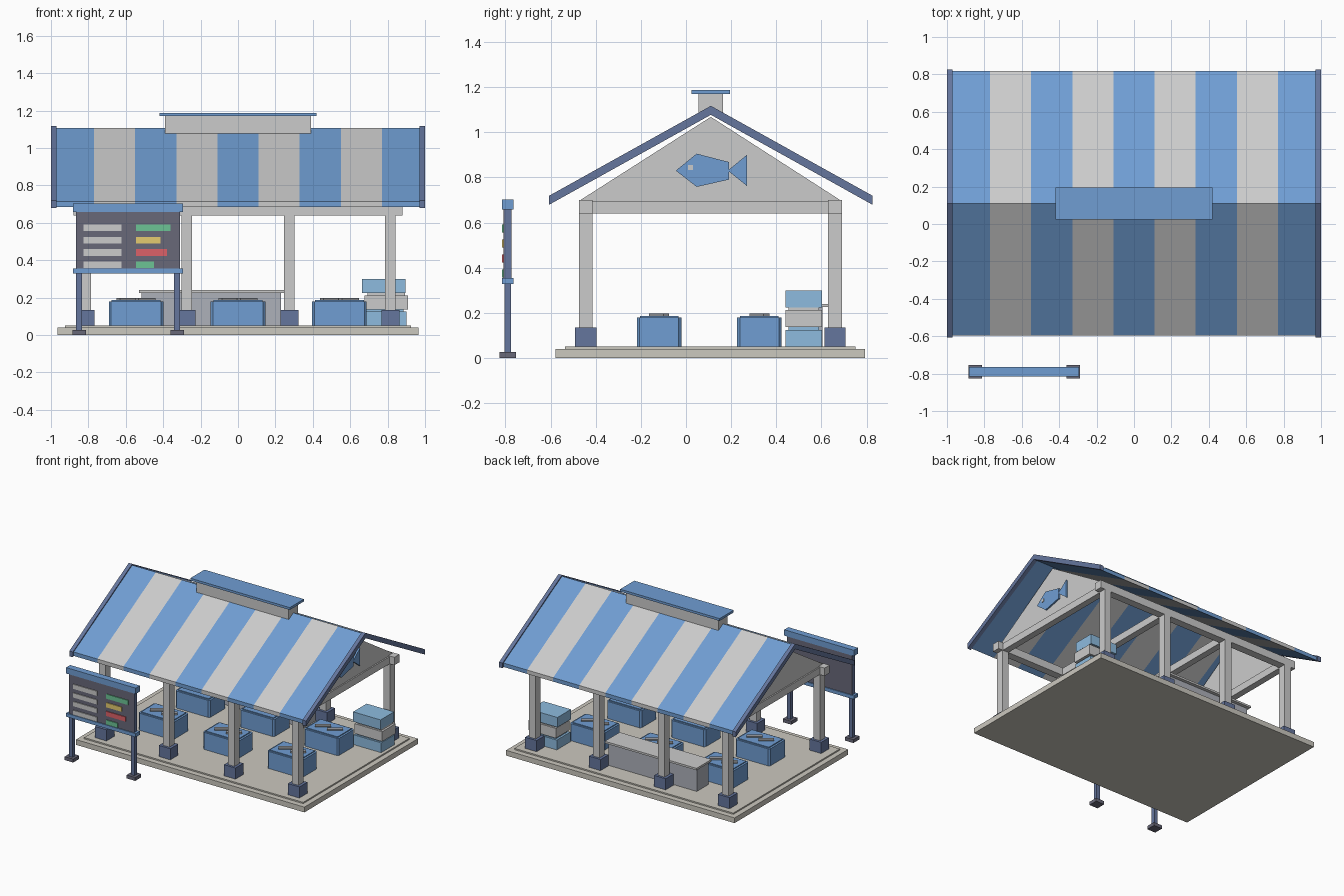
import bpy, bmesh, math

if "Cube" in bpy.data.objects:
    bpy.data.objects.remove(bpy.data.objects["Cube"])


def mat(name, r, g, b):
    m = bpy.data.materials.new(name)
    m.diffuse_color = (r, g, b, 1)
    m.use_nodes = True
    m.node_tree.nodes["Principled BSDF"].inputs["Base Color"].default_value = m.diffuse_color
    return m


BLUE = mat("blue", 0.16, 0.34, 0.65)
NAVY = mat("navy", 0.13, 0.18, 0.34)
CRATE = mat("crate_blue", 0.27, 0.50, 0.74)
STONE = mat("stone", 0.60, 0.58, 0.52)
SLATE = mat("slate", 0.42, 0.44, 0.49)
BOARD = mat("board_dark", 0.14, 0.14, 0.19)
DARK = mat("dark_grey", 0.33, 0.34, 0.36)
GREEN = mat("green", 0.15, 0.55, 0.30)
GOLD = mat("gold", 0.78, 0.60, 0.16)
RED = mat("red", 0.72, 0.12, 0.14)
CY = 0.11  # centre line of the building in y


def finish(name, bm, m):
    bmesh.ops.recalc_face_normals(bm, faces=bm.faces)
    me = bpy.data.meshes.new(name)
    bm.to_mesh(me)
    bm.free()
    ob = bpy.data.objects.new(name, me)
    bpy.context.collection.objects.link(ob)
    if m:
        me.materials.append(m)
    return ob


def box(name, x, y, z, m=None, turn=0, bevel=0):
    """Box from (min, max) ranges on each axis."""
    bm = bmesh.new()
    bmesh.ops.create_cube(bm, size=1)
    for v in bm.verts:
        v.co = [v.co[i] * (r[1] - r[0]) for i, r in enumerate((x, y, z))]
    if bevel:
        edges = [e for e in bm.edges if abs(e.verts[0].co.z - e.verts[1].co.z) > 1e-4]
        bmesh.ops.bevel(bm, geom=edges, offset=bevel, segments=1, affect='EDGES')
    ob = finish(name, bm, m)
    ob.location = [sum(r) / 2 for r in (x, y, z)]
    ob.rotation_euler.z = turn
    return ob


def around(c, size):
    return (c - size / 2, c + size / 2)


def extrude_x(name, profile, x0, x1, m=None):
    """Extrude a (y, z) outline along x."""
    bm = bmesh.new()
    f = bm.faces.new([bm.verts.new((x0, y, z)) for y, z in profile])
    ext = bmesh.ops.extrude_face_region(bm, geom=[f])
    for v in ext["geom"]:
        if isinstance(v, bmesh.types.BMVert):
            v.co.x = x1
    return finish(name, bm, m)


def chevron(half, top, thick, slope=0.556):
    e = top - half * slope
    return [(CY - half, e), (CY, top), (CY + half, e),
            (CY + half, e - thick), (CY, top - thick), (CY - half, e - thick)]


# Floor
box("floor_base", (-0.965, 0.965), (-0.577, 0.792), (0, 0.04), STONE)
box("floor_top", (-0.925, 0.925), (-0.535, 0.75), (0.04, 0.05), STONE)

# Posts, footings and tie beams
for px in (-0.815, -0.275, 0.275, 0.815):
    for py in (-0.445, 0.66):
        box("post", around(px, 0.056), around(py, 0.06), (0.05, 0.65))
        box("post_footing", around(px, 0.097), around(py, 0.095), (0.05, 0.135), NAVY)
    box("tie_beam", around(px, 0.05), (-0.42, 0.635), (0.64, 0.695))
for py in (-0.445, 0.66):
    box("eave_beam", (-0.88, 0.88), around(py, 0.06), (0.64, 0.7))

# Gable panels
for s in (-1, 1):
    extrude_x("gable_panel", [(-0.475, 0.695), (CY, 1.068), (0.69, 0.695)], s * 0.80, s * 0.83)

# Fish emblem on the right gable
extrude_x("fish_body", [(-0.045, 0.83), (0.047, 0.905), (0.19, 0.868),
                        (0.19, 0.79), (0.047, 0.758)], 0.825, 0.842, BLUE)
extrude_x("fish_tail", [(0.185, 0.83), (0.27, 0.9), (0.27, 0.762)], 0.825, 0.842, BLUE)
box("fish_eye", (0.84, 0.847), around(0.02, 0.022), around(0.843, 0.022))

# Striped roof with barge boards
for i in range(9):
    x0 = -0.99 + 0.22 * i
    extrude_x("roof_stripe", chevron(0.707, 1.108, 0.03), x0, x0 + 0.22,
              None if i % 2 else BLUE)
for s in (-1, 1):
    extrude_x("barge_board", chevron(0.717, 1.117, 0.04), s * 0.97, s, NAVY)

# Ridge vent
box("ridge_vent", (-0.39, 0.39), around(CY, 0.11), (1.076, 1.17))
box("ridge_vent_cap", (-0.42, 0.42), around(CY, 0.17), (1.17, 1.188), BLUE)

# Fish bins with lids and fish bars
for bx in (-0.545, 0, 0.542):
    for by in (-0.119, 0.325):
        box("bin", around(bx, 0.292), around(by, 0.197), (0.05, 0.18), BLUE, bevel=0.012)
        box("bin_lid", around(bx, 0.262), around(by, 0.17), (0.18, 0.187), BLUE)
        for s in (-1, 1):
            box("bin_fish", around(bx + s * 0.05, 0.11), around(by, 0.032),
                (0.187, 0.197), DARK, turn=math.radians(35))

# Counter
box("counter_body", (-0.515, 0.23), (0.465, 0.605), (0.05, 0.225), SLATE)
box("counter_top", (-0.53, 0.245), (0.45, 0.63), (0.225, 0.24))

# Stacked crates
for i, (cx, m) in enumerate(((0.785, CRATE), (0.793, None), (0.78, CRATE))):
    z = 0.05 + 0.087 * i
    box("crate", around(cx, 0.232), around(0.522, 0.163), (z, z + 0.075), m)
    if i < 2:
        box("crate_spacer", around(cx, 0.2), around(0.522, 0.135), (z + 0.075, z + 0.087), m)

# Price board
SX, SY = -0.588, -0.79
for s in (-1, 1):
    px = SX + s * 0.262
    box("sign_post", around(px, 0.03), around(SY, 0.03), (0.02, 0.66), NAVY)
    box("sign_foot", around(px, 0.072), around(SY, 0.072), (0, 0.026), BOARD)
box("sign_panel", around(SX, 0.55), around(SY, 0.036), (0.345, 0.67), BOARD)
box("sign_top_rail", around(SX, 0.588), around(SY, 0.05), (0.658, 0.703), BLUE)
box("sign_bottom_rail", around(SX, 0.588), around(SY, 0.05), (0.328, 0.355), BLUE)
for i, (end, m) in enumerate(((-0.36, GREEN), (-0.415, GOLD), (-0.38, RED), (-0.45, GREEN))):
    z = around(0.573 - 0.066 * i, 0.035)
    box("sign_item_bar", (-0.825, -0.622), (SY - 0.024, SY - 0.016), z)
    box("sign_price_bar", (-0.545, end), (SY - 0.024, SY - 0.016), z, m)
